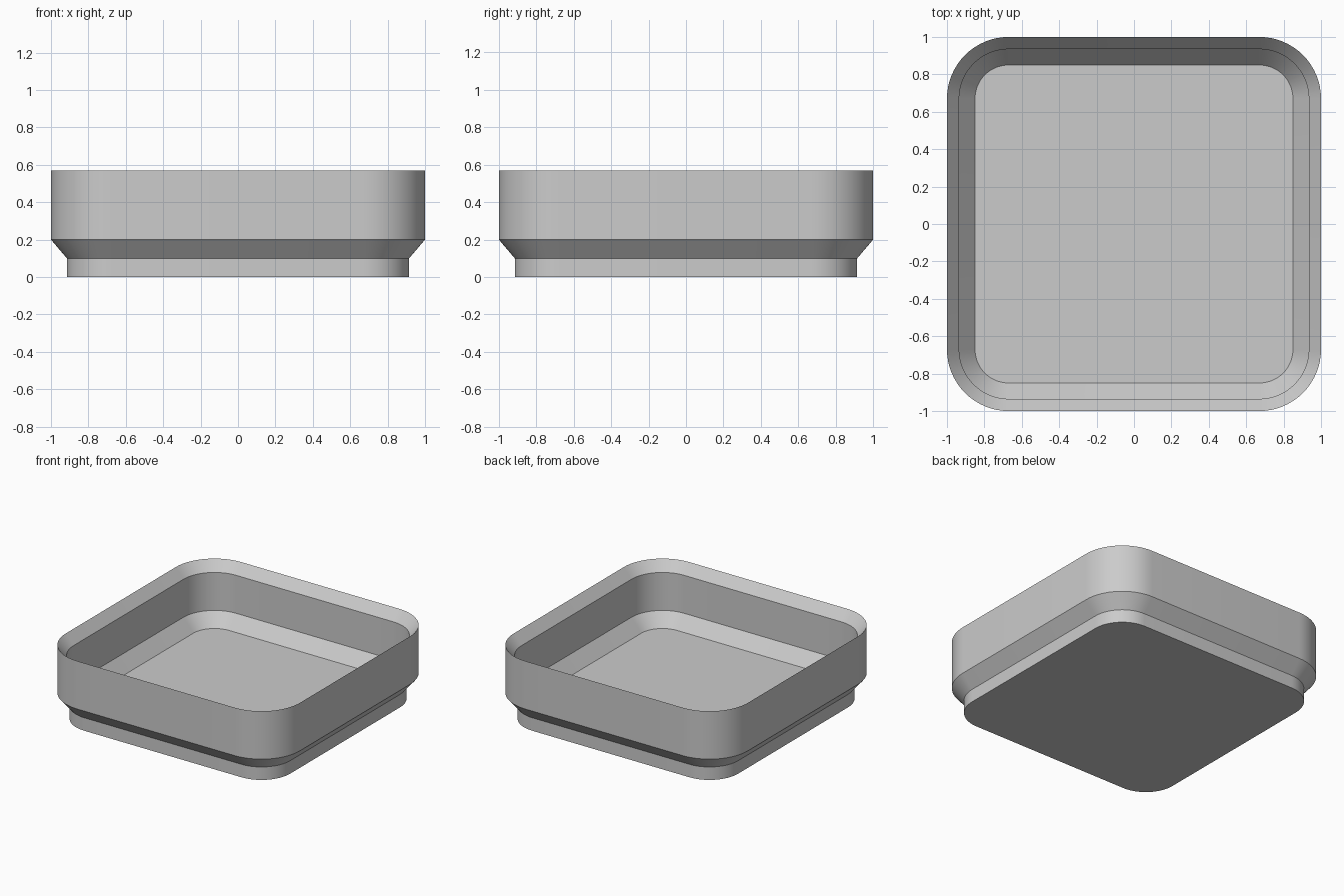
import bpy, bmesh, math

cube = bpy.data.objects.get("Cube")
if cube:
    bpy.data.objects.remove(cube, do_unlink=True)

CORNER = 0.67   # shared centre of the corner arcs
STEPS = 16      # segments per corner

# Half width and height of each ring, from the base up, over the rim and down to the floor
PROFILE = [(0.915, 0), (0.915, 0.1), (1, 0.2), (1, 0.57),
           (0.935, 0.493), (0.935, 0.2), (0.85, 0.1)]


def ring(bm, half, z):
    """Rounded square of vertices with concentric corners."""
    radius = half - CORNER
    verts = []
    for quarter in range(4):
        mid = math.pi / 4 + quarter * math.pi / 2
        cx = math.copysign(CORNER, math.cos(mid))
        cy = math.copysign(CORNER, math.sin(mid))
        for i in range(STEPS + 1):
            a = (quarter + i / STEPS) * math.pi / 2
            verts.append(bm.verts.new((cx + radius * math.cos(a), cy + radius * math.sin(a), z)))
    return verts


# Plain grey material
grey = bpy.data.materials.new("light_grey")
grey.use_nodes = True
colour = (0.6, 0.6, 0.6, 1)
grey.diffuse_color = colour
grey.node_tree.nodes["Principled BSDF"].inputs["Base Color"].default_value = colour

# Tray shell: bridged rings, closed by the underside and the inner floor
bm = bmesh.new()
rings = [ring(bm, half, z) for half, z in PROFILE]
for low, high in zip(rings, rings[1:]):
    for i in range(len(low)):
        j = (i + 1) % len(low)
        bm.faces.new((low[i], low[j], high[j], high[i]))
bm.faces.new(rings[0][::-1])
bm.faces.new(rings[-1])
mesh = bpy.data.meshes.new("square_tray")
bm.to_mesh(mesh)
bm.free()
mesh.materials.append(grey)
tray = bpy.data.objects.new("square_tray", mesh)
bpy.context.collection.objects.link(tray)

# Smooth corners, crisp rim and chamfer edges
bpy.ops.object.select_all(action='DESELECT')
tray.select_set(True)
bpy.context.view_layer.objects.active = tray
bpy.ops.object.shade_smooth_by_angle(angle=math.radians(30))
